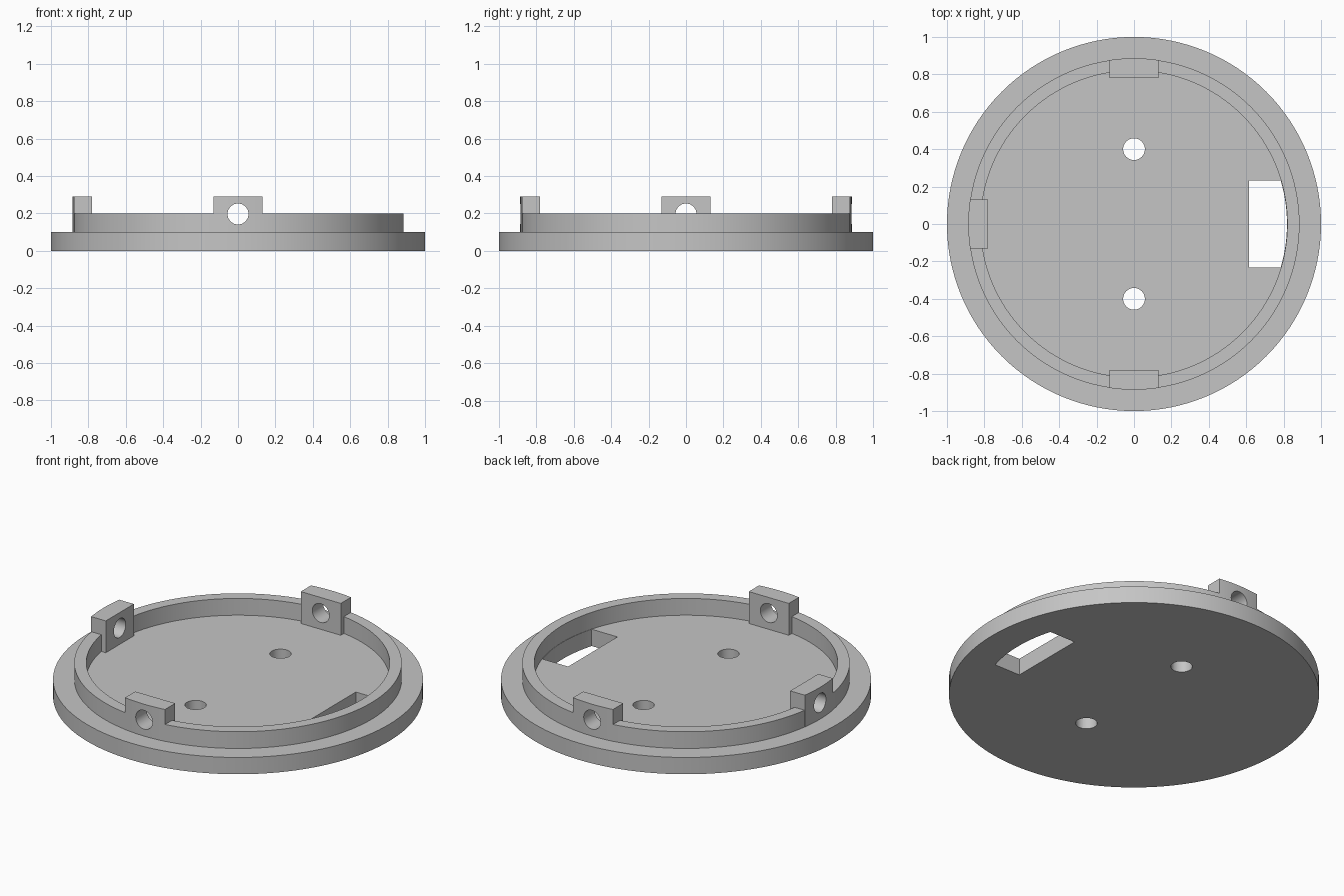
import bpy, bmesh, math
from mathutils import Matrix, Vector

cube = bpy.data.objects.get("Cube")
if cube:
    bpy.data.objects.remove(cube, do_unlink=True)

SEG = 128
PLATE_R, WALL_OUT, WALL_IN = 1.0, 0.885, 0.82
PLATE_H, WALL_H, TAB_H = 0.1, 0.2, 0.29
TAB_ANGLES = {"front": -90, "back": 90, "right": 180}

grey = bpy.data.materials.new("plain grey")
grey.use_nodes = True
grey.diffuse_color = (0.56, 0.56, 0.56, 1)
grey.node_tree.nodes["Principled BSDF"].inputs["Base Color"].default_value = grey.diffuse_color


def make_object(name, bm):
    bmesh.ops.recalc_face_normals(bm, faces=bm.faces)
    mesh = bpy.data.meshes.new(name)
    bm.to_mesh(mesh)
    bm.free()
    mesh.materials.append(grey)
    obj = bpy.data.objects.new(name, mesh)
    bpy.context.collection.objects.link(obj)
    return obj


def lathe(name, profile):
    bm = bmesh.new()
    verts = [bm.verts.new((r, 0, z)) for r, z in profile]
    edges = [bm.edges.new(pair) for pair in zip(verts, verts[1:])]
    bmesh.ops.spin(bm, geom=verts + edges, axis=(0, 0, 1), cent=(0, 0, 0),
                   angle=math.tau, steps=SEG)
    bmesh.ops.remove_doubles(bm, verts=bm.verts, dist=1e-5)
    return make_object(name, bm)


def prism(name, outline, z0, z1, angle=0):
    bm = bmesh.new()
    face = bm.faces.new([bm.verts.new((x, y, z0)) for x, y in outline])
    top = bmesh.ops.extrude_face_region(bm, geom=[face])["geom"]
    bmesh.ops.translate(bm, vec=(0, 0, z1 - z0),
                        verts=[v for v in top if isinstance(v, bmesh.types.BMVert)])
    bm.transform(Matrix.Rotation(math.radians(angle), 4, "Z"))
    return make_object(name, bm)


def rod(name, centre, axis, radius, length):
    bm = bmesh.new()
    turn = Vector(axis).to_track_quat("Z", "Y").to_matrix().to_4x4()
    bmesh.ops.create_cone(bm, cap_ends=True, segments=48, radius1=radius, radius2=radius,
                          depth=length, matrix=Matrix.Translation(centre) @ turn)
    return make_object(name, bm)


def round_ended(x_in, radius, half_width, steps=16):
    """Outline with a straight inner side and an outer side on a circle."""
    a = math.asin(half_width / radius)
    arc = [-a + 2 * a * i / steps for i in range(steps + 1)]
    return ([(x_in, half_width), (x_in, -half_width)]
            + [(radius * math.cos(t), radius * math.sin(t)) for t in arc])


def cut(obj, cutter):
    mod = obj.modifiers.new("cut", "BOOLEAN")
    mod.operation = "DIFFERENCE"
    mod.solver = "EXACT"
    mod.object = cutter
    bpy.context.view_layer.objects.active = obj
    bpy.ops.object.modifier_apply(modifier=mod.name)


# Stepped base plate with its raised ring wall
base = lathe("base_plate", [(0, 0), (PLATE_R, 0), (PLATE_R, PLATE_H), (WALL_OUT, PLATE_H),
                            (WALL_OUT, WALL_H), (WALL_IN, WALL_H), (WALL_IN, PLATE_H),
                            (0, PLATE_H)])
parts = [base]
cutters = []

# Two screw holes and the cable slot through the floor
for y in (-0.4, 0.4):
    cutters.append(rod("screw_hole_cutter", (0, y, 0.05), (0, 0, 1), 0.058, 0.4))
cutters.append(prism("slot_cutter", round_ended(0.615, WALL_IN - 0.002, 0.232), -0.1, 0.15))
for cutter in cutters:
    cut(base, cutter)

# Fixing tabs, each with a hole running through tab and wall
for side, angle in TAB_ANGLES.items():
    tab = prism(side + "_tab", round_ended(0.78, WALL_OUT + 0.001, 0.132),
                PLATE_H, TAB_H, angle)
    out = Vector((math.cos(math.radians(angle)), math.sin(math.radians(angle)), 0))
    hole = rod("tab_hole_cutter", out * 0.83 + Vector((0, 0, 0.197)), out, 0.056, 0.3)
    cut(tab, hole)
    cut(base, hole)
    cutters.append(hole)
    parts.append(tab)

for cutter in cutters:
    bpy.data.objects.remove(cutter, do_unlink=True)

# Smooth round sides, crisp edges
bpy.ops.object.select_all(action="DESELECT")
for obj in parts:
    obj.select_set(True)
bpy.context.view_layer.objects.active = base
bpy.ops.object.shade_smooth_by_angle(angle=math.radians(30))
